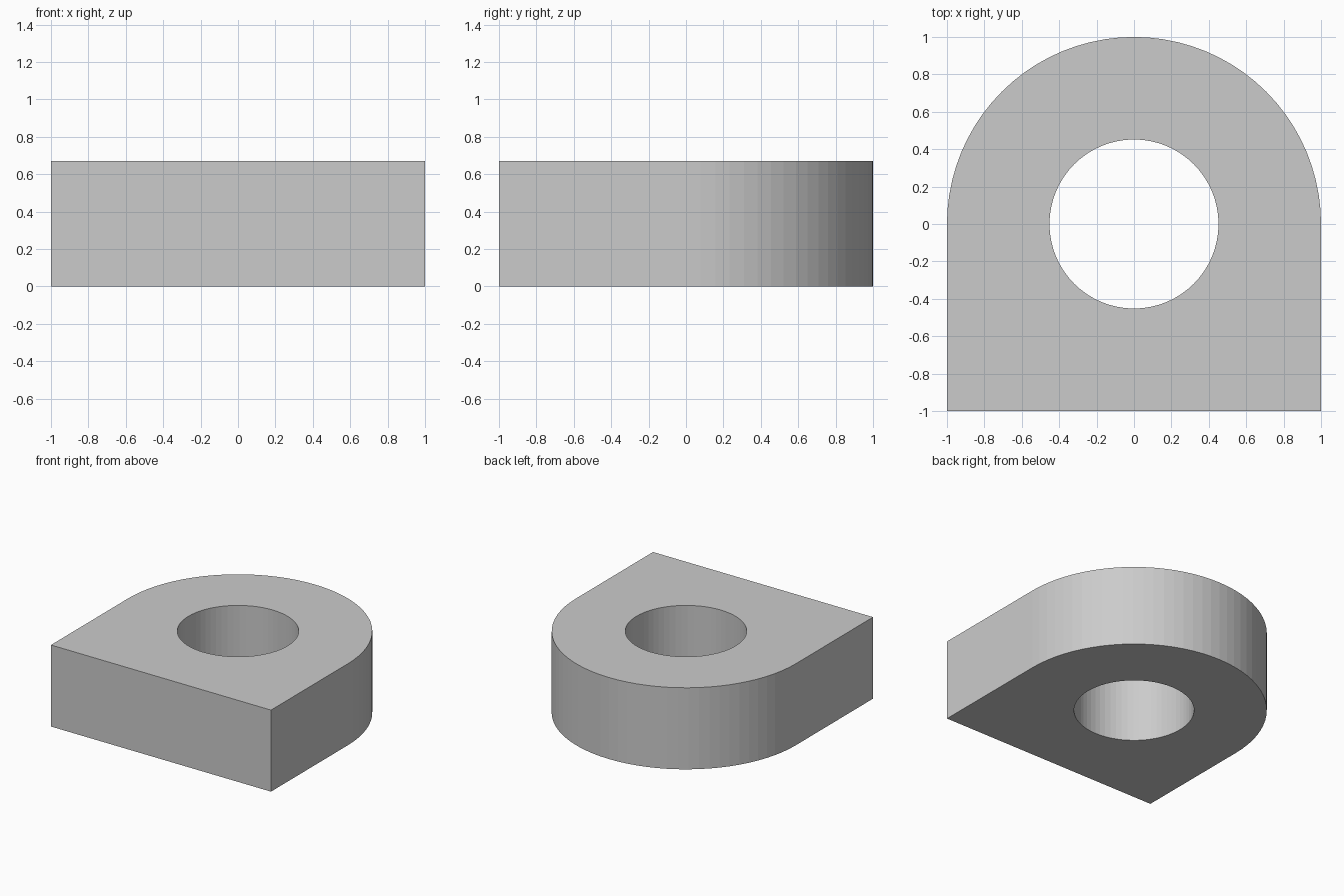
import bpy, bmesh
from math import pi, cos, sin

if "Cube" in bpy.data.objects:
    bpy.data.objects.remove(bpy.data.objects["Cube"])

HEIGHT, OUTER, HOLE = 0.67, 1.0, 0.452
ARC_STEPS, HOLE_SIDES = 40, 64


def arc(radius, start, end, steps):
    return [(radius * cos(start + (end - start) * i / steps),
             radius * sin(start + (end - start) * i / steps)) for i in range(steps + 1)]


def add_loop(bm, points):
    verts = [bm.verts.new((x, y, 0)) for x, y in points]
    return [bm.edges.new((v, verts[i - 1])) for i, v in enumerate(verts)]


# Profile: square front, half-round back, round through-hole
bm = bmesh.new()
edges = add_loop(bm, [(-1, -1), (1, -1)] + arc(OUTER, 0, pi, ARC_STEPS))
edges += add_loop(bm, arc(HOLE, 0, 2 * pi, HOLE_SIDES)[:-1])
bmesh.ops.triangle_fill(bm, edges=edges, use_beauty=True, normal=(0, 0, 1))

# Thickness: keep the bottom and raise a copy as the top
ext = bmesh.ops.extrude_face_region(bm, geom=bm.faces[:], use_keep_orig=True)
top = [g for g in ext["geom"] if isinstance(g, bmesh.types.BMVert)]
bmesh.ops.translate(bm, verts=top, vec=(0, 0, HEIGHT))
bmesh.ops.recalc_face_normals(bm, faces=bm.faces[:])

mesh = bpy.data.meshes.new("rounded_block")
bm.to_mesh(mesh)
bm.free()
block = bpy.data.objects.new("rounded_block_with_hole", mesh)
bpy.context.collection.objects.link(block)
